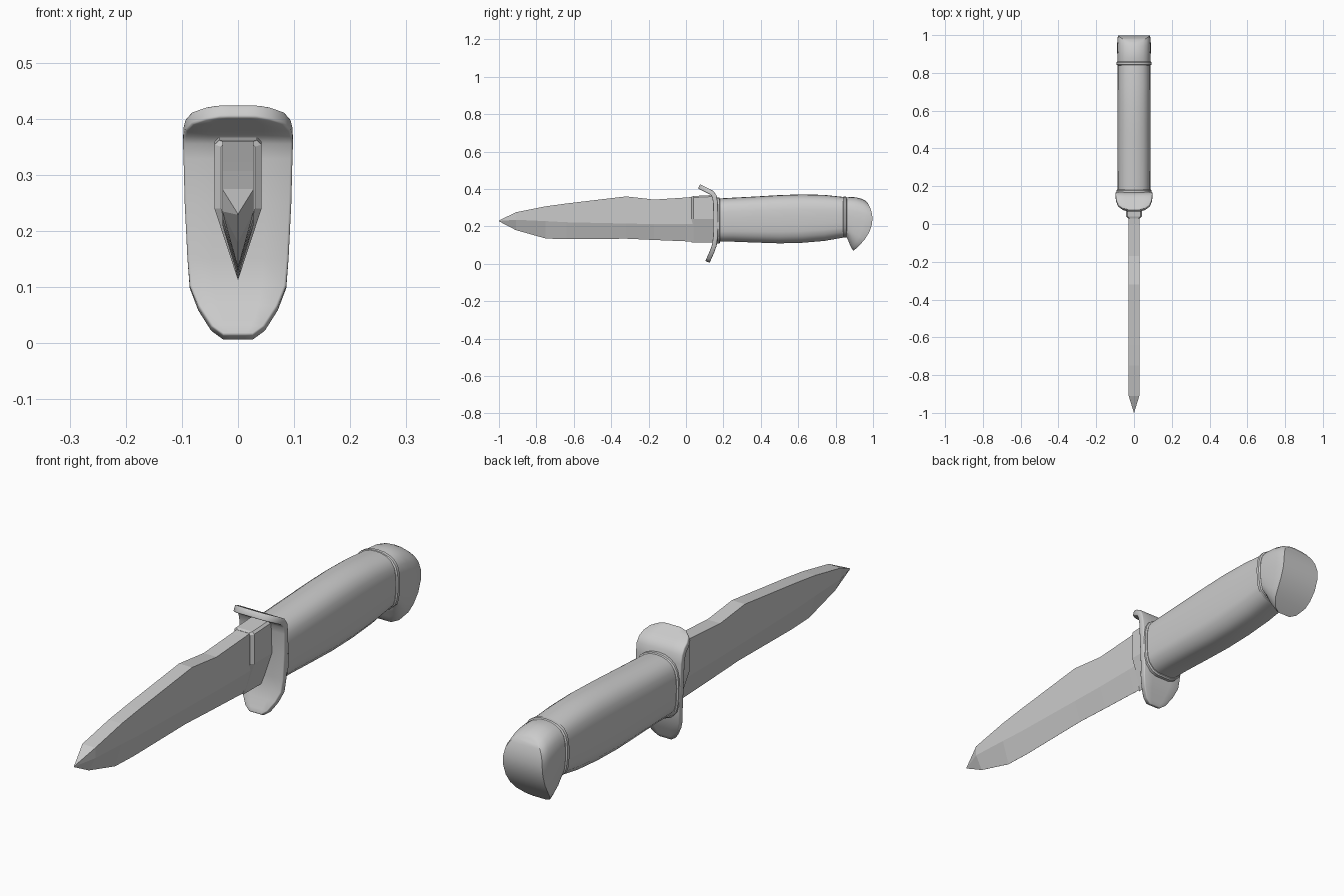
import bpy, bmesh, math

old = bpy.data.objects.get("Cube")
if old:
    bpy.data.objects.remove(old, do_unlink=True)

steel = bpy.data.materials.new("light_grey")
steel.use_nodes = True
GREY = (0.6, 0.6, 0.6, 1)
steel.diffuse_color = GREY
steel.node_tree.nodes["Principled BSDF"].inputs["Base Color"].default_value = GREY


def finish(name, bm, smooth=None):
    bmesh.ops.remove_doubles(bm, verts=bm.verts, dist=1e-5)
    bmesh.ops.recalc_face_normals(bm, faces=bm.faces)
    me = bpy.data.meshes.new(name)
    bm.to_mesh(me)
    bm.free()
    me.materials.append(steel)
    ob = bpy.data.objects.new(name, me)
    bpy.context.collection.objects.link(ob)
    bpy.ops.object.select_all(action='DESELECT')
    ob.select_set(True)
    bpy.context.view_layer.objects.active = ob
    if smooth:
        bpy.ops.object.shade_smooth_by_angle(angle=math.radians(smooth))
    return ob


def loft(name, halves, smooth=None):
    """Skin mirrored half sections, each running from top to bottom."""
    bm = bmesh.new()
    rings = []
    for half in halves:
        right = [bm.verts.new(p) for p in half]
        left = [bm.verts.new((-x, y, z)) for x, y, z in half]
        rings.append((right, left))
    n = len(halves[0])
    for a, b in zip(rings, rings[1:]):
        for s in (0, 1):
            for i in range(n - 1):
                bm.faces.new((a[s][i], a[s][i + 1], b[s][i + 1], b[s][i]))
        for i in (0, n - 1):
            if max(abs(a[0][i].co.x), abs(b[0][i].co.x)) > 1e-5:
                bm.faces.new((a[0][i], a[1][i], b[1][i], b[0][i]))
    for right, left in (rings[0], rings[-1]):
        for i in range(n - 1):
            bm.faces.new((right[i], right[i + 1], left[i + 1], left[i]))
    bmesh.ops.remove_doubles(bm, verts=bm.verts, dist=1e-5)
    bmesh.ops.dissolve_degenerate(bm, edges=bm.edges, dist=1e-6)
    return finish(name, bm, smooth)


# Blade: flat flanks under a broad spine, ground down to the edge
blade = [(-1, .231, .229, .227, .0005), (-.91, .275, .235, .18, .028),
         (-.75, .307, .228, .135, .028), (-.64, .322, .222, .131, .028),
         (-.32, .36, .215, .134, .028), (-.17, .343, .212, .127, .028),
         (0, .354, .212, .12, .028), (.06, .36, .212, .116, .028)]
loft("blade", [[(w, y, top), (w, y, ridge), (0.0002, y, edge)]
               for y, top, ridge, edge, w in blade])

# Thicker root of the blade in front of the guard
root = [(.03, .358, .03), (.04, .362, .042), (.155, .368, .042)]
loft("blade_root", [[(w * .8, y, top), (w, y, top - .008), (w, y, .24), (.0002, y, .113)]
                    for y, top, w in root])

# Guard: a rounded plate with both ends swept forward
path = [(.07, .414, .03), (.079, .409, .06), (.096, .401, .083), (.12, .389, .094),
        (.14, .378, .097), (.152, .36, .098), (.157, .33, .097), (.159, .25, .095),
        (.158, .15, .09), (.152, .1, .086), (.138, .062, .071), (.122, .026, .048),
        (.115, .01, .026)]
bm = bmesh.new()
rows = [[bm.verts.new((w * k, y, z)) for k in (-1, -.5, 0, .5, 1)] for y, z, w in path]
for a, b in zip(rows, rows[1:]):
    for i in range(4):
        bm.faces.new((a[i], a[i + 1], b[i + 1], b[i]))
guard = finish("guard", bm, 40)
solid = guard.modifiers.new("thickness", 'SOLIDIFY')
solid.thickness = .025
solid.offset = 0
bevel = guard.modifiers.new("rim", 'BEVEL')
bevel.width = .004
bevel.segments = 2
bevel.limit_method = 'ANGLE'
bevel.angle_limit = math.radians(50)

# Grip cross-section: full round top, creased flat underside
SECTION = [(0, 1), (.28, .99), (.55, .955), (.76, .9), (.91, .81), (.98, .69), (1, .55),
           (.99, .38), (.95, .24), (.87, .14), (.62, .04), (.32, 0), (0, 0)]


def ring(top, bottom, w, bow=0):
    """Section between a top and a bottom (y, z) point, bowed backwards."""
    return [(w * u, bottom[0] + (top[0] - bottom[0]) * t + bow * 4 * t * (1 - t),
             bottom[1] + (top[1] - bottom[1]) * t) for u, t in SECTION]


grip = [(.16, .348, .118, .086), (.25, .353, .118, .087), (.38, .36, .113, .088),
        (.5, .367, .109, .088), (.62, .371, .112, .088), (.74, .368, .122, .087),
        (.87, .354, .145, .086)]
loft("grip", [ring((y, top), (y, bot), w) for y, top, bot, w in grip], 32)

# Thin collars at each end of the grip
for name, y, top, bot in (("front_collar", .172, .353, .109), ("rear_collar", .85, .359, .139)):
    loft(name, [ring((y + d, top - s), (y + d, bot + s), .093 - s)
                for d, s in ((-.01, .005), (-.006, 0), (.006, 0), (.01, .005))], 32)

# Pommel: hooked underside and a bowed end face
pommel = [((.855, .354), (.858, .142), .087, 0), ((.88, .357), (.868, .122), .088, .006),
          ((.91, .355), (.877, .1), .089, .018), ((.94, .347), (.886, .082), .089, .038),
          ((.958, .338), (.892, .073), .088, .052), ((.968, .33), (.896, .07), .085, .06)]
loft("pommel", [ring(*p) for p in pommel], 32)
